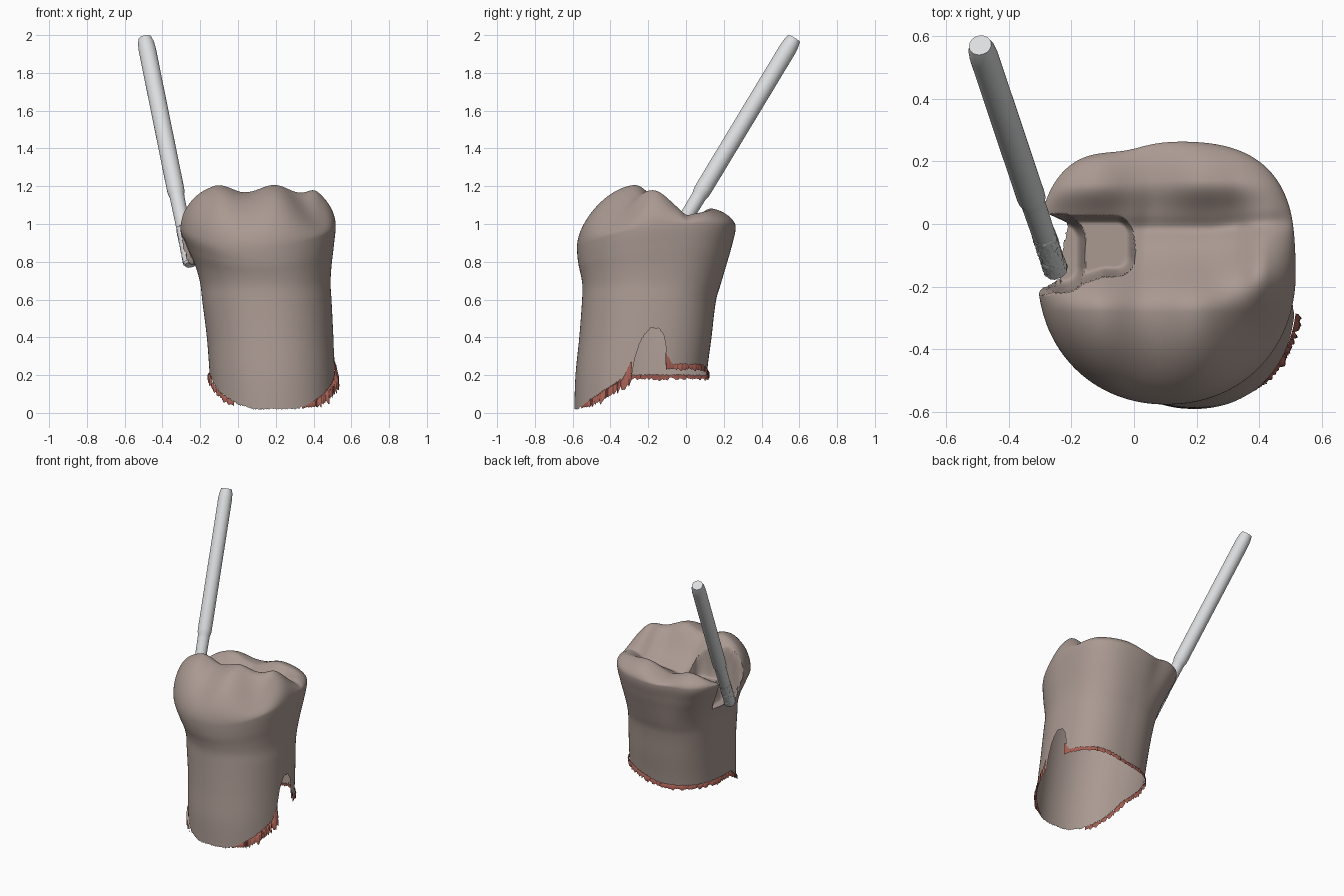
import bpy, bmesh, math, random
from mathutils import Vector

if "Cube" in bpy.data.objects:
    bpy.data.objects.remove(bpy.data.objects["Cube"])

random.seed(4)
N = 540  # columns around the tooth


def material(name, col):
    m = bpy.data.materials.new(name)
    m.diffuse_color = (*col, 1)
    m.use_nodes = True
    m.node_tree.nodes["Principled BSDF"].inputs["Base Color"].default_value = m.diffuse_color
    return m


ENAMEL = material("tooth_beige", (0.40, 0.32, 0.285))
STEEL = material("tool_grey", (0.71, 0.72, 0.73))
GUM = material("gum_red", (0.38, 0.115, 0.088))


def make(name, verts, faces, mat, angle, closed=False):
    me = bpy.data.meshes.new(name)
    me.from_pydata([tuple(v) for v in verts], [], faces)
    bm = bmesh.new()
    bm.from_mesh(me)
    bmesh.ops.remove_doubles(bm, verts=bm.verts, dist=1e-5)
    if closed:
        bmesh.ops.recalc_face_normals(bm, faces=bm.faces)
    bm.to_mesh(me)
    bm.free()
    ob = bpy.data.objects.new(name, me)
    bpy.context.collection.objects.link(ob)
    me.materials.append(mat)
    bpy.ops.object.select_all(action='DESELECT')
    ob.select_set(True)
    bpy.context.view_layer.objects.active = ob
    bpy.ops.object.shade_smooth_by_angle(angle=math.radians(angle))
    return ob


def step(t):
    t = min(1, max(0, t))
    return t * t * (3 - 2 * t)


# Wall profile: height, x min, x max, y min, y max
WALL = [(0.0, -.14, .525, -.592, .10), (.2, -.15, .515, -.585, .11),
        (.4, -.165, .505, -.565, .135), (.6, -.19, .495, -.55, .16),
        (.68, -.2, .49, -.548, .185), (.76, -.225, .495, -.556, .212),
        (.85, -.268, .507, -.57, .242), (.95, -.308, .517, -.577, .264)]


def wall_row(u):
    i = max(k for k in range(len(WALL) - 1) if WALL[k][0] <= u or k == 0)
    a, b = WALL[i], WALL[i + 1]
    p, q = WALL[max(i - 1, 0)], WALL[min(i + 2, len(WALL) - 1)]
    h = b[0] - a[0]
    t = (u - a[0]) / h
    out = []
    for k in range(1, 5):
        ma = (b[k] - p[k]) / (b[0] - p[0]) * h
        mb = (q[k] - a[k]) / (q[0] - a[0]) * h * (b is not q)  # upright at the rim
        out.append((2*t**3 - 3*t*t + 1) * a[k] + (t**3 - 2*t*t + t) * ma
                   + (3*t*t - 2*t**3) * b[k] + (t**3 - t*t) * mb)
    return out


def outline(u, th):
    """Point of the cross-section at profile height u and angle th."""
    x0, x1, y0, y1 = wall_row(u)
    c, s = math.cos(th), math.sin(th)
    crown = step((u - .6) / .35)
    n = 2.1 + step(s * 1.5 + .3) * (.35 + .45 * crown)
    r = (abs(c) ** n + abs(s) ** n) ** (-1 / n)
    r *= 1 - .055 * crown * math.exp(-((th - 1.92) / .24) ** 2)  # notch between back cusps
    return (x0 + x1) / 2 + (x1 - x0) / 2 * r * c, (y0 + y1) / 2 + (y1 - y0) / 2 * r * s


def rim(th):
    return .93 + .055 * math.sin(th) + .06 * math.cos(th) ** 2


# Cusps: x, y, height, x width, y width, outward x side, outward y side
CUSPS = [(-.13, -.28, .235, .18, .165, -1, -1), (.2, -.28, .225, .18, .165, 0, -1),
         (.43, -.16, .195, .12, .15, 1, 0), (-.14, .13, .105, .15, .09, -1, 1),
         (.24, .14, .115, .18, .095, 1, 1), (.46, .03, .035, .09, .09, 1, 0)]


def crown_height(x, y):
    """Cusps fall off toward the middle and stay full toward the outside."""
    h = .975
    for cx, cy, a, wx, wy, sx, sy in CUSPS:
        dx, dy = (x - cx) / wx, (y - cy) / wy
        dx *= .35 if dx * sx > 0 else 1
        dy *= .35 if dy * sy > 0 else 1
        h += a * math.exp(-dx * dx - dy * dy)
    h -= .018 * math.exp(-((y + .015 - .1 * max(x - .25, 0)) / .03) ** 2)
    for gx, lean in ((.04, .1), (.33, -.1)):
        h -= .012 * math.exp(-((x - gx - lean * y) / .035) ** 2 - ((y + .05) / .16) ** 2)
    return h


def pocket(x, y, x1, y0, y1, r, floor):
    """Floor height of a rounded pocket, open toward -x, with steep walls."""
    cy, hy = (y0 + y1) / 2, (y1 - y0) / 2
    qx, qy = x - (x1 - r), abs(y - cy) - (hy - r)
    d = math.hypot(max(qx, 0), max(qy, 0)) + min(max(qx, qy), 0) - r
    return 9 if d >= 0 else floor + .5 * max(0, 1 + d / .05) ** 3


def cavity(x, y):
    """Prepared cavity: shallow channel in the top and a deeper box at the side."""
    channel = pocket(x, y, .022, -.182 - .33 * max(0, -.1 - x), .048, .08, .925)
    box = pocket(x, y, -.14, -.225, .042, .09, .785)
    return min(channel, box)


def edge_base(x, y):
    """Lower edge: low in front, higher on the sides and back."""
    return min(.02 + max(0, y + .57) * .65, .2 + .05 * step((x - .1) / .3) - .03 * max(y, 0))


SLOT_Y, SLOT_W = -.2, .085


def in_slot(x, y):
    return x > .35 and abs(y - SLOT_Y) < SLOT_W


angles = [2 * math.pi * i / N for i in range(N)]

# Tooth: each column runs up the wall and over the crown to the middle
WALL_N, TOP_N = 64, 90
CX, CY = .11, -.13
verts, faces = [], []
for th in angles:
    x, y = outline(.2, th)
    low = edge_base(x, y)
    if in_slot(x, y):
        low += .2 * (1 - (abs(y - SLOT_Y) / SLOT_W) ** 2.5) ** .5
    low = max(.008, low + random.uniform(-.005, .005))
    col = []
    for j in range(WALL_N + 1):
        u = low + (.95 - low) * j / WALL_N
        col.append((*outline(u, th), u + (rim(th) - .95) * step((u - .6) / .35)))
    ox, oy = outline(.95, th)
    p = 3 + 2 * max(math.cos(th) ** 2, step(math.sin(th) * 2))
    for j in range(1, TOP_N):
        s = math.cos(math.pi / 2 * j / TOP_N)
        x, y = CX + s * (ox - CX), CY + s * (oy - CY)
        f = (1 - s ** p) ** .5
        col.append((x, y, rim(th) + (crown_height(x, y) - rim(th)) * f))
    # carve the cavity; the lip keeps its floor inside the wall
    lip = None
    for x, y, z in col:
        if lip and x < lip[0]:
            x, y = lip
        cut = cavity(x, y)
        if z > cut and z > .7:
            z = cut
            lip = lip or (x, y)
        verts.append((x, y, z))
ROWS = WALL_N + TOP_N
top = len(verts)
verts.append((CX, CY, crown_height(CX, CY)))
for i in range(N):
    k = (i + 1) % N
    for j in range(ROWS - 1):
        faces.append((i*ROWS + j, k*ROWS + j, k*ROWS + j + 1, i*ROWS + j + 1))
    faces.append((i*ROWS + ROWS - 1, k*ROWS + ROWS - 1, top))
make("tooth", verts, faces, ENAMEL, 65)

# Ragged gum remnants along the lower edge
verts, faces, keep = [], [], []
rag = [random.uniform(.3, 1.2) for _ in range(N)]
for i, th in enumerate(angles):
    x, y = outline(.2, th)
    keep.append(y > (-.55 if x > .2 else -.525) and not in_slot(x, y))
    big = step((x - .3) / .15) * (1 - step((y + .22) / .1))
    w = (rag[i - 1] + rag[i] + rag[(i + 1) % N]) / 3 * (.028 + .03 * big)
    w *= .4 + .6 * step((y + .56) / .08)
    d = Vector((math.cos(th), math.sin(th), 0))
    lift = .012 * rag[i - 1]
    if x > .35:
        lift += .06 * step(1 - (abs(y - SLOT_Y) - SLOT_W) / .05)
    p = Vector((x, y, edge_base(x, y)))
    verts += [p + d * .004 + Vector((0, 0, lift)), p + d * (.005 + w * .3),
              p + d * w * .45 + Vector((0, 0, -w))]
for i in range(N):
    k = (i + 1) % N
    if keep[i] and keep[k]:
        faces += [(3*i + r + 1, 3*k + r + 1, 3*k + r, 3*i + r) for r in (0, 1)]
make("gum_remnant", verts, faces, GUM, 60)

# Rotary tool, turned around a tilted axis
TIP, END = Vector((-.25, -.15, .785)), Vector((-.492, .572, 1.981))
AXIS = (END - TIP).normalized()
LENGTH = (END - TIP).length


def lathe(name, profile, n, angle, rough=0):
    u = AXIS.orthogonal().normalized()
    v = AXIS.cross(u)
    vs, fs = [], []
    for d, r in profile:
        for i in range(n):
            a = 2 * math.pi * i / n
            rr = r + random.uniform(-rough, rough)
            vs.append(TIP + AXIS * d + (u * math.cos(a) + v * math.sin(a)) * rr)
    for j in range(len(profile) - 1):
        fs += [(j*n + i, j*n + (i+1) % n, (j+1)*n + (i+1) % n, (j+1)*n + i) for i in range(n)]
    fs += [tuple(range(n)), tuple(range((len(profile) - 1) * n, len(profile) * n))]
    return make(name, vs, fs, STEEL, angle, True)


lathe("tool_shank", [(.22, .037), (.42, .039), (.435, .04), (.455, .045), (.475, .046), (LENGTH - .07, .046),
                     (LENGTH - .03, .043), (LENGTH, .036)], 40, 35)
lathe("tool_grit_tip", [(0, .03), (.008, .036)] + [(.012 + .009 * k, .0385) for k in range(25)] + [(.24, .03)],
      36, 20, .002)
